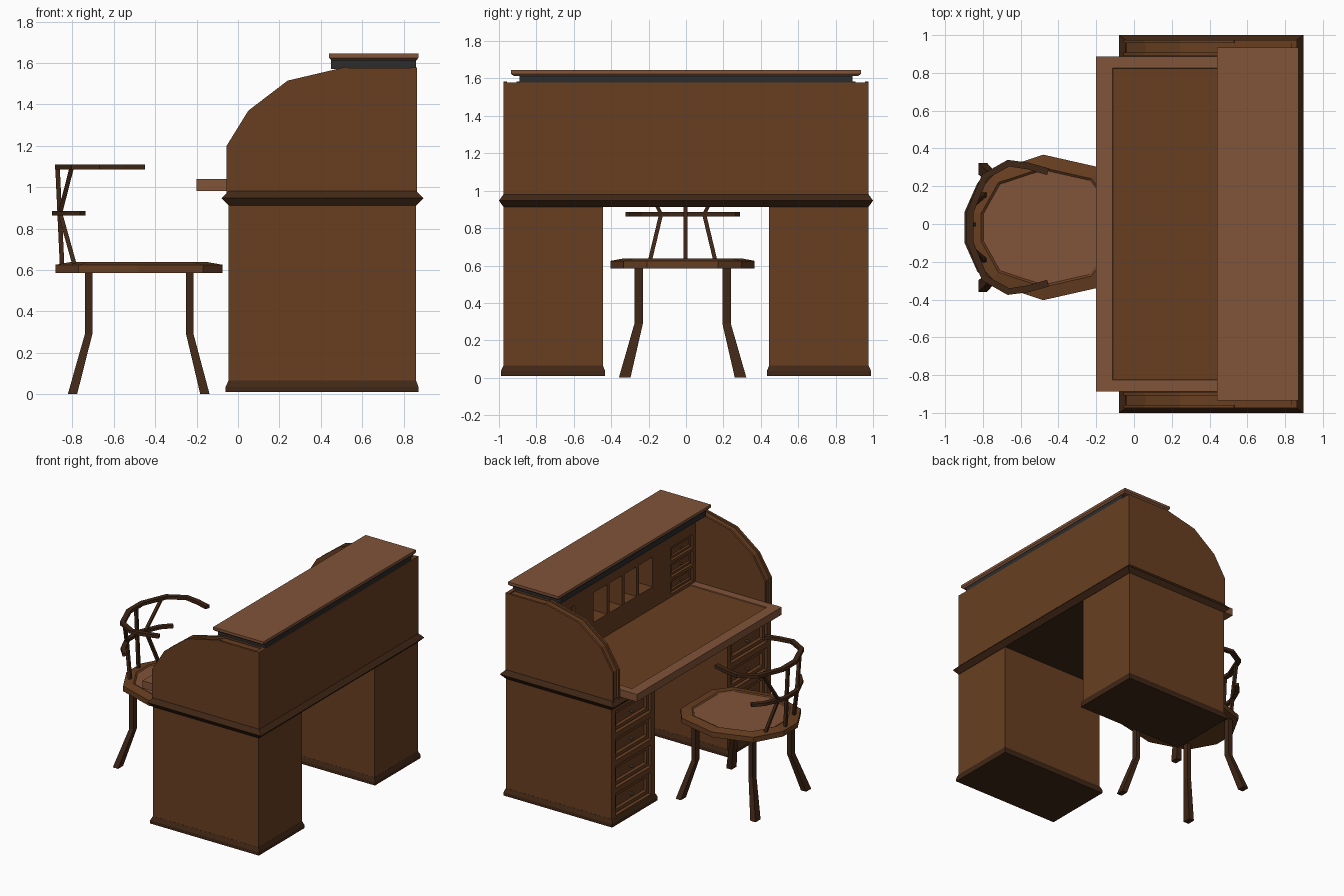
import bpy, bmesh, math
from mathutils import Vector

if "Cube" in bpy.data.objects:
    bpy.data.objects.remove(bpy.data.objects["Cube"])


def material(name, rgb):
    m = bpy.data.materials.new(name)
    m.diffuse_color = [(c / 255) ** 2.2 for c in rgb] + [1]
    m.use_nodes = True
    m.node_tree.nodes["Principled BSDF"].inputs["Base Color"].default_value = m.diffuse_color
    return m


WOOD = material("wood", (104, 65, 38))
LIGHT = material("light_wood", (128, 84, 59))
DARK = material("dark_wood", (66, 43, 28))
SLATE = material("slate", (48, 48, 48))
METAL = material("knob_metal", (110, 95, 80))


# --- helpers: every part is one or more lofts through matching rings ---
def loft(name, mat, *shapes):
    bm = bmesh.new()
    for rings in shapes:
        rows = [[bm.verts.new(p) for p in ring] for ring in rings]
        n = len(rows[0])
        for a, b in zip(rows, rows[1:]):
            for i in range(n):
                j = (i + 1) % n
                bm.faces.new((a[i], a[j], b[j], b[i]))
        bm.faces.new(rows[0])
        bm.faces.new(rows[-1])
    bmesh.ops.recalc_face_normals(bm, faces=bm.faces)
    me = bpy.data.meshes.new(name)
    bm.to_mesh(me)
    bm.free()
    me.materials.append(mat)
    ob = bpy.data.objects.new(name, me)
    bpy.context.collection.objects.link(ob)
    return ob


def rect(x0, x1, y0, y1, z):
    return [(x0, y0, z), (x1, y0, z), (x1, y1, z), (x0, y1, z)]


def box(x0, x1, y0, y1, z0, z1):
    return [rect(x0, x1, y0, y1, z0), rect(x0, x1, y0, y1, z1)]


def flip(shape, cy=0):
    return [[(x, 2 * cy - y, z) for x, y, z in ring] for ring in shape]


def prism(profile, y0, y1):
    return [[(x, y, z) for x, z in profile] for y in (y0, y1)]


def strut(points, wx, wy):
    return [rect(x - wx / 2, x + wx / 2, y - wy / 2, y + wy / 2, z) for x, y, z in points]


def band(path, width, z0, z1):
    rings = []
    for i, p in enumerate(path):
        t = Vector(path[min(i + 1, len(path) - 1)]) - Vector(path[max(i - 1, 0)])
        n = Vector((-t.y, t.x)).normalized() * width / 2
        a, b = Vector(p) + n, Vector(p) - n
        rings.append([(a.x, a.y, z0), (a.x, a.y, z1), (b.x, b.y, z1), (b.x, b.y, z0)])
    return rings


def face_rect(x, y, z, hy, hz):
    return [(x, y - hy, z - hz), (x, y + hy, z - hz), (x, y + hy, z + hz), (x, y - hy, z + hz)]


def drawer_bank(name, x, xb, y0, y1, z0, z1, centres, h, stile, depth, rim, knob):
    """Carcass with a face frame, recessed panelled drawers and knobs, on both sides."""
    cuts = [z0] + [c + s * h / 2 for c in centres for s in (-1, 1)] + [z1]
    frame = [box(x + depth, xb, y0, y1, z0, z1),
             box(x, x + depth, y0, y0 + stile, z0, z1),
             box(x, x + depth, y1 - stile, y1, z0, z1)]
    frame += [box(x, x + depth, y0 + stile, y1 - stile, a, b)
              for a, b in zip(cuts[::2], cuts[1::2])]
    cy, hy, hz = (y0 + y1) / 2, (y1 - y0) / 2 - stile - 0.008, h / 2 - 0.008
    xf = x + depth * 0.4
    fronts, knobs = [], []
    for c in centres:
        fronts.append([face_rect(x + depth, cy, c, hy, hz),
                       face_rect(xf, cy, c, hy, hz),
                       face_rect(xf, cy, c, hy - rim, hz - rim),
                       face_rect(xf + depth * 0.35, cy, c, hy - rim * 1.4, hz - rim * 1.4)])
        knobs.append([[(xf + dx * knob, cy + r * knob * math.cos(k * math.pi / 4),
                        c + r * knob * math.sin(k * math.pi / 4)) for k in range(8)]
                      for dx, r in ((1, .5), (0, .5), (-.4, 1), (-1, .7))])
    for side, f in (("left", lambda s: s), ("right", flip)):
        loft(f"{name}_{side}_carcass", WOOD, *map(f, frame))
        loft(f"{name}_{side}_drawers", WOOD, *map(f, fronts))
        loft(f"{name}_{side}_knobs", METAL, *map(f, knobs))


# --- desk pedestals with four drawers each ---
drawer_bank("pedestal", -0.045, 0.86, 0.445, 0.975, 0.03, 0.93,
            [0.16 + 0.213 * i for i in range(4)], 0.17, 0.045, 0.045, 0.025, 0.014)
plinth = [rect(-0.06, 0.872, 0.432, 0.99, 0.01), rect(-0.06, 0.872, 0.432, 0.99, 0.035),
          rect(-0.046, 0.861, 0.444, 0.976, 0.065)]
loft("pedestal_plinths", DARK, plinth, flip(plinth))

# --- pointed waist moulding closing the pedestals ---
loft("waist_moulding", DARK, [rect(-0.045, 0.862, -0.975, 0.975, 0.912),
                              rect(-0.08, 0.897, -1, 1, 0.947),
                              rect(-0.045, 0.862, -0.975, 0.975, 0.982)])

# --- roll-top side panels: grooved edge between two lips ---
lip = [(0.86, 0.97), (-0.055, 0.97), (-0.055, 1.2), (0.05, 1.37), (0.24, 1.515),
       (0.53, 1.583), (0.532, 1.575), (0.86, 1.575)]
core = [(0.86, 0.97), (-0.041, 0.97), (-0.041, 1.195), (0.06, 1.36), (0.246, 1.502),
        (0.53, 1.57), (0.86, 1.57)]
side = [prism(core, 0.905, 0.96), prism(lip, 0.89, 0.907), prism(lip, 0.958, 0.975)]
loft("case_sides", WOOD, *side, *map(flip, side))
loft("case_back", WOOD, box(0.835, 0.864, -0.975, 0.975, 0.97, 1.578))

# --- rolled shutter and top board ---
loft("rolled_shutter", SLATE, box(0.45, 0.86, -0.89, 0.89, 1.572, 1.615))
loft("top_board", LIGHT, [rect(0.452, 0.862, -0.92, 0.92, 1.612),
                          rect(0.44, 0.872, -0.935, 0.935, 1.625),
                          rect(0.44, 0.872, -0.935, 0.935, 1.645)])

# --- writing surface with inset panel ---
loft("writing_surface", LIGHT, [rect(-0.2, 0.56, -0.887, 0.887, 0.982),
                                rect(-0.2, 0.56, -0.887, 0.887, 1.04),
                                rect(-0.115, 0.55, -0.825, 0.825, 1.04),
                                rect(-0.11, 0.55, -0.82, 0.82, 1.03)])
loft("writing_inset", WOOD, box(-0.112, 0.55, -0.822, 0.822, 1.025, 1.034))

# --- pigeonhole hutch with small drawers at both ends ---
drawer_bank("hutch", 0.54, 0.84, 0.56, 0.89, 1.03, 1.5, [1.11, 1.238, 1.366],
            0.105, 0.03, 0.03, 0.015, 0.01)
holes = [box(0.54, 0.84, -0.56, 0.56, 1.03, 1.2),
         box(0.54, 0.84, -0.56, 0.56, 1.43, 1.5),
         box(0.55, 0.84, -0.89, 0.89, 1.5, 1.575)]
holes += [box(0.54, 0.84, c - w, c + w, 1.2, 1.43)
          for c, w in ((-0.46, 0.1), (-0.18, 0.015), (0, 0.015), (0.18, 0.015), (0.46, 0.1))]
loft("pigeonholes", WOOD, *holes)

# --- chair, centred slightly off the desk's middle ---
CX, CY = -0.48, -0.018
half = [(-0.075, 0.19), (-0.17, 0.315), (-0.48, 0.385), (-0.77, 0.29), (-0.882, 0.09)]
outline = half + [(x, -y) for x, y in reversed(half)]


def seat_ring(s, z):
    return [(CX + (x - CX) * s, CY + y * s, z) for x, y in outline]


loft("chair_seat", WOOD, [seat_ring(1, 0.585), seat_ring(1, 0.625),
                          seat_ring(0.82, 0.638), seat_ring(0.78, 0.626)])
loft("chair_seat_dish", LIGHT, [seat_ring(0.79, 0.62), seat_ring(0.79, 0.632)])

# splayed legs
legs = []
for top, foot in ((-0.722, -0.8), (-0.233, -0.16)):
    leg = strut([(top, CY + 0.235, 0.6), (top, CY + 0.235, 0.29), (foot, CY + 0.31, 0)],
                0.036, 0.045)
    leg[-1] = strut([(foot, CY + 0.31, 0)], 0.045, 0.062)[0]
    legs += [leg, flip(leg, CY)]
loft("chair_legs", DARK, *legs)


# curved arm rail and lower back rail
def mirrored(pts):
    return [(x, CY + y) for x, y in pts] + [(x, CY - y) for x, y in reversed(pts)]


arm = mirrored([(-0.455, 0.295), (-0.56, 0.325), (-0.665, 0.34), (-0.79, 0.27), (-0.868, 0.08)])
loft("chair_arm_rail", DARK, band(arm, 0.036, 1.086, 1.11))
low = mirrored([(-0.75, 0.295), (-0.815, 0.225), (-0.882, 0.075)])
loft("chair_back_rail", DARK, band(low, 0.034, 0.863, 0.886))

# back spindles
bent = strut([(-0.79, CY + 0.175, 0.625), (-0.86, CY + 0.115, 0.875), (-0.805, CY + 0.225, 1.09)],
             0.022, 0.022)
loft("chair_spindles", DARK, bent, flip(bent, CY),
     strut([(-0.85, CY + 0.015, 0.615), (-0.872, CY + 0.015, 1.09)], 0.022, 0.022))
